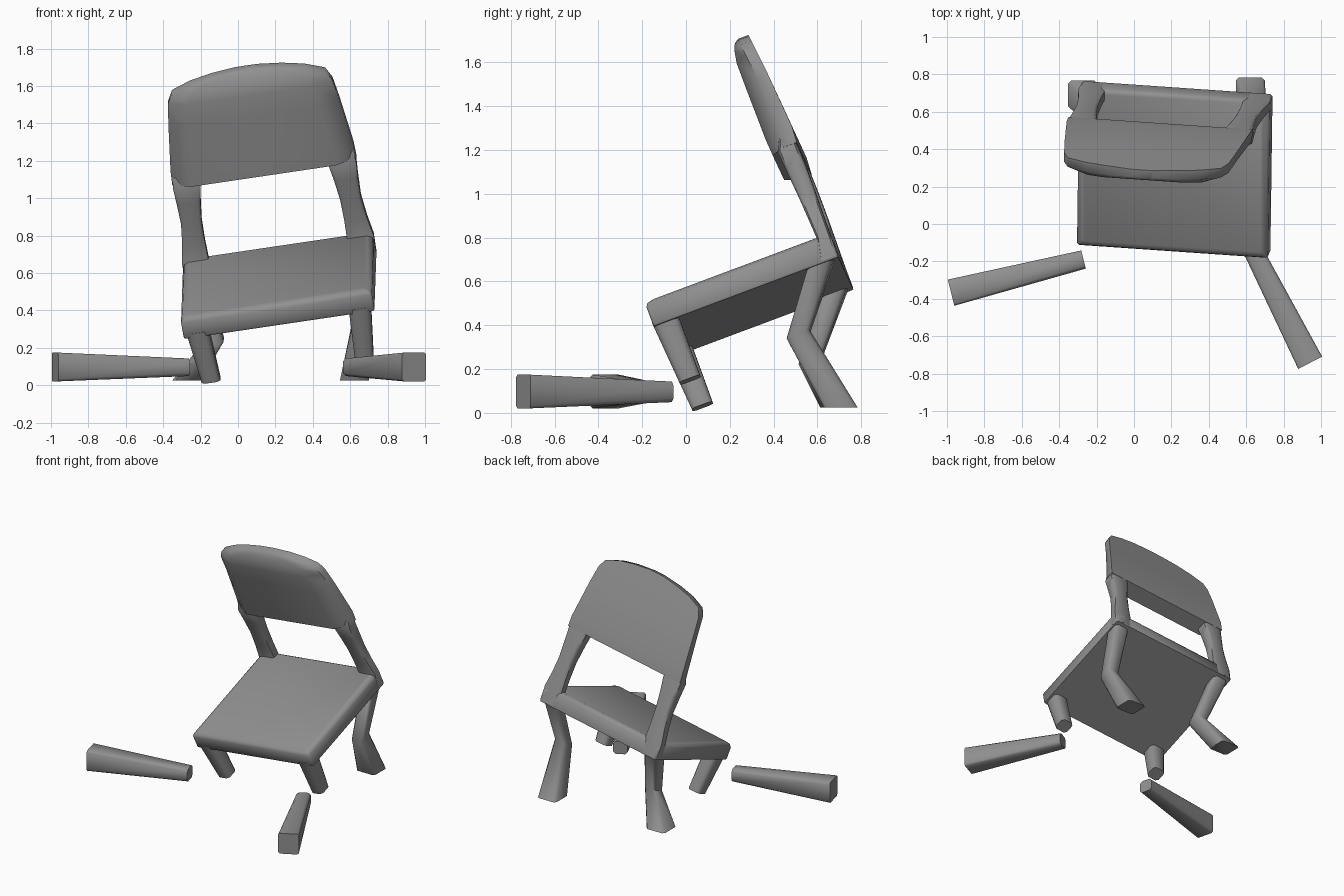
import bpy, bmesh, math
from mathutils import Vector

if "Cube" in bpy.data.objects:
    bpy.data.objects.remove(bpy.data.objects["Cube"])

# Tilted frame of the collapsed chair: a = width, b = depth, c = up from seat bottom
U = Vector((0.987, -0.068, 0.146)).normalized()
W = U.cross(Vector((0.01, 0.936, 0.35))).normalized()
V = W.cross(U)
O = Vector((0.22, -0.115, 0.325))
X, Y, Z = Vector((1, 0, 0)), Vector((0, 1, 0)), Vector((0, 0, 1))

# Dark grey finish shared by all parts
GREY = bpy.data.materials.new("dark_grey")
GREY.diffuse_color = (0.28, 0.28, 0.28, 1)
GREY.use_nodes = True
GREY.node_tree.nodes["Principled BSDF"].inputs["Base Color"].default_value = GREY.diffuse_color


def chair(a, b, c):
    return O + U * a + V * b + W * c


def loft(name, loops, angle=55):
    """Skin a list of equal-length point loops and cap both ends."""
    bm = bmesh.new()
    rings = [[bm.verts.new(p) for p in loop] for loop in loops]
    for r, s in zip(rings, rings[1:]):
        n = len(r)
        for i in range(n):
            bm.faces.new((r[i], r[(i + 1) % n], s[(i + 1) % n], s[i]))
    bm.faces.new(rings[0])
    bm.faces.new(rings[-1])
    bmesh.ops.recalc_face_normals(bm, faces=bm.faces)
    me = bpy.data.meshes.new(name)
    bm.to_mesh(me)
    bm.free()
    me.materials.append(GREY)
    ob = bpy.data.objects.new(name, me)
    bpy.context.collection.objects.link(ob)
    bpy.ops.object.select_all(action='DESELECT')
    ob.select_set(True)
    bpy.context.view_layer.objects.active = ob
    bpy.ops.object.shade_smooth_by_angle(angle=math.radians(angle))
    return ob


def section(centre, e1, e2, h1, h2, k=0.65):
    """Square section with chamfered corners."""
    pts = [(1, -k), (1, k), (k, 1), (-k, 1), (-1, k), (-1, -k), (-k, -1), (k, -1)]
    return [centre + e1 * h1 * p + e2 * h2 * q for p, q in pts]


# Seat slab with rounded upper rim
def slab(c, inset):
    h, b0, b1, r = 0.517 - inset, inset, 0.902 - inset * 0.5, 0.01
    pts = [(-h, b0 + r), (-h + r, b0), (h - r, b0), (h, b0 + r),
           (h, b1 - r), (h - r, b1), (-h + r, b1), (-h, b1 - r)]
    return [chair(a, b, c) for a, b in pts]


loft("seat", [slab(-0.004, 0.004), slab(0.006, 0), slab(0.09, 0),
              slab(0.108, 0.01), slab(0.118, 0.035)], 50)

# Backrest panel: flat rear, thin rim, thicker front; arched top
panel = [  # c, half width, rear, rim, front
    (0.562, 0.498, 0.905, 0.84, 0.78), (0.64, 0.495, 0.91, 0.85, 0.775),
    (0.91, 0.463, 0.89, 0.84, 0.772), (1.03, 0.445, 0.878, 0.825, 0.772),
    (1.09, 0.415, 0.872, 0.82, 0.782), (1.13, 0.31, 0.868, 0.815, 0.79),
    (1.155, 0.19, 0.866, 0.815, 0.80), (1.17, 0.06, 0.862, 0.82, 0.815)]
loops = []
for c, w, rear, rim, front in panel:
    i = w - min(0.11, w * 0.3)
    loops.append([chair(a, b, c) for a, b in
                  [(-w, rear), (w, rear), (w, rim), (i, front), (-i, front), (-w, rim)]])
loft("backrest_panel", loops, 60)

# Posts joining seat and backrest
posts = [  # c, inner, outer, front, rear
    (0.005, 0.385, 0.517, 0.81, 0.902), (0.11, 0.375, 0.519, 0.838, 0.902),
    (0.22, 0.378, 0.50, 0.832, 0.904), (0.34, 0.376, 0.487, 0.825, 0.906),
    (0.46, 0.362, 0.491, 0.815, 0.906), (0.55, 0.347, 0.496, 0.808, 0.904),
    (0.66, 0.35, 0.485, 0.856, 0.90)]
for side, s in (("left", -1), ("right", 1)):
    loft(side + "_back_post",
         [section(chair(s * (i + o) / 2, (f + r) / 2, c), U, V,
                  (o - i) / 2, (r - f) / 2, 0.75) for c, i, o, f, r in posts])

# Snapped front leg stubs
for side, s in (("left", -1), ("right", 1)):
    loft(side + "_front_leg_stub",
         [section(chair(s * 0.44, 0.06, 0.02), U, V, 0.06, 0.062),
          section(chair(s * 0.415, 0.07, -0.28), U, V, 0.05, 0.05)])

# Bent rear legs with flared, squarer feet
for side, s, foot in (("left", -1, (-0.275, 0.69, 0.025)),
                      ("right", 1, (0.622, 0.706, 0.025))):
    loft(side + "_rear_leg",
         [section(chair(s * 0.45, 0.83, 0.02), U, V, 0.058, 0.065),
          section(chair(s * 0.40, 0.605, -0.26), U, V, 0.05, 0.056),
          section(Vector(foot), X, Y, 0.077, 0.077, 0.8)])

# Broken front leg ends lying on the floor
for side, foot, tip in (("left", (-0.978, -0.367, 0.0975), (-0.27, -0.19, 0.096)),
                        ("right", (0.942, -0.742, 0.0975), (0.605, -0.08, 0.096))):
    p, q = Vector(foot), Vector(tip)
    across = (q - p).cross(Z).normalized()
    loft(side + "_broken_leg_end",
         [section(p, across, Z, 0.072, 0.077, 0.85),
          section(q, across, Z, 0.05, 0.047)])
